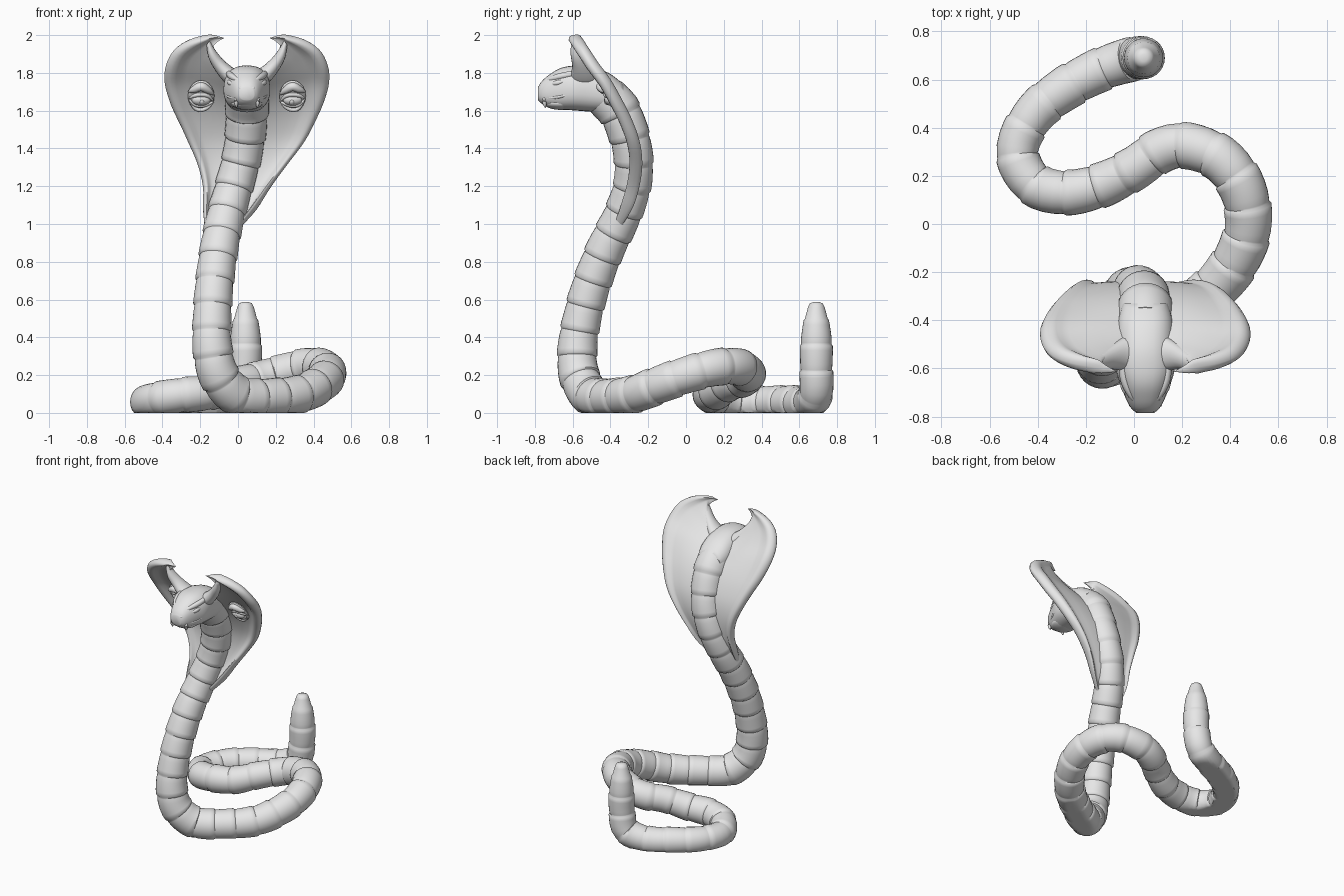
import bpy, bmesh, math
from mathutils import Vector, Matrix

if "Cube" in bpy.data.objects:
    bpy.data.objects.remove(bpy.data.objects["Cube"])

clay = bpy.data.materials.new("clay grey")
clay.use_nodes = True
GREY = (0.8, 0.8, 0.8, 1)
clay.diffuse_color = GREY
clay.node_tree.nodes["Principled BSDF"].inputs["Base Color"].default_value = GREY
CX = 0.047  # head and hood centre line


def finish(name, bm, angle=40):
    bmesh.ops.recalc_face_normals(bm, faces=bm.faces)
    me = bpy.data.meshes.new(name)
    bm.to_mesh(me)
    bm.free()
    ob = bpy.data.objects.new(name, me)
    me.materials.append(clay)
    bpy.context.collection.objects.link(ob)
    bpy.ops.object.select_all(action='DESELECT')
    ob.select_set(True)
    bpy.context.view_layer.objects.active = ob
    bpy.ops.object.shade_smooth_by_angle(angle=math.radians(angle))


def spline(points, steps):
    """Smooth curve through points of any dimension."""
    p = [Vector(q) for q in points]
    p = [p[0] * 2 - p[1]] + p + [p[-1] * 2 - p[-2]]
    out = []
    for a, b, c, d in zip(p, p[1:], p[2:], p[3:]):
        for i in range(steps):
            t = i / steps
            out.append((b * 2 + (c - a) * t + (a * 2 - b * 5 + c * 4 - d) * t * t
                        + (b * 3 - a - c * 3 + d) * t ** 3) / 2)
    return out + [p[-2]]


def circle(n):
    return [(math.cos(k * math.tau / n), math.sin(k * math.tau / n)) for k in range(n)]


def loft(name, rings, angle=40):
    """Skin a list of closed rings and cap both ends."""
    bm = bmesh.new()
    rows = [[bm.verts.new(v) for v in r] for r in rings]
    n = len(rows[0])
    for a, b in zip(rows, rows[1:]):
        for i in range(n):
            bm.faces.new((a[i], a[(i + 1) % n], b[(i + 1) % n], b[i]))
    bm.faces.new(rows[0])
    bm.faces.new(rows[-1])
    finish(name, bm, angle)


def blob(name, loc, scale, rot=Matrix()):
    bm = bmesh.new()
    bmesh.ops.create_uvsphere(bm, u_segments=20, v_segments=12, radius=1)
    bm.transform(Matrix.Translation(loc) @ rot.to_4x4() @ Matrix.Diagonal((*scale, 1)))
    finish(name, bm)


def tube(name, points, radius):
    """Bar along a smooth path, tapered at both ends."""
    path = spline(points, 6)
    rings = []
    for i, p in enumerate(path):
        d = path[min(i + 1, len(path) - 1)] - path[max(i - 1, 0)]
        q = d.to_track_quat('Z', 'Y')
        r = radius * max(0.12, math.sin(math.pi * i / (len(path) - 1)) ** 0.6)
        rings.append([p + q @ Vector((r * c, r * s, 0)) for c, s in circle(10)])
    loft(name, rings, 60)


# Body: overlapping ringed segments swept from the tail tip to the neck
body = spline([
    (.04, .69, .50, .063), (.04, .69, .38, .083), (.037, .69, .24, .086), (.005, .688, .105, .09),
    (-.13, .645, .055, .09), (-.29, .56, .055, .09), (-.42, .45, .055, .088), (-.485, .3, .055, .088),
    (-.42, .17, .075, .09), (-.29, .13, .095, .092), (-.14, .16, .11, .092), (.0, .23, .155, .09),
    (.11, .305, .18, .093), (.22, .325, .21, .095), (.36, .27, .245, .096), (.45, .15, .24, .097),
    (.475, .0, .20, .097), (.43, -.14, .15, .099), (.33, -.27, .10, .1), (.16, -.4, .08, .101),
    (.0, -.5, .09, .106), (-.1, -.565, .195, .106), (-.135, -.575, .34, .104), (-.137, -.55, .5, .101),
    (-.125, -.5, .68, .101), (-.1, -.425, .87, .101), (-.065, -.34, 1.04, .1), (-.02, -.285, 1.2, .1),
    (.02, -.278, 1.35, .103), (.04, -.305, 1.48, .107), (.047, -.355, 1.6, .113), (.047, -.43, 1.68, .118)], 10)
dist = [0]
for a, b in zip(body, body[1:]):
    dist.append(dist[-1] + (b.xyz - a.xyz).length)


def along(d):
    d = min(max(d, 0), dist[-1])
    i = next((k for k in range(1, len(dist)) if dist[k] >= d), len(dist) - 1)
    return body[i - 1].lerp(body[i], (d - dist[i - 1]) / (dist[i] - dist[i - 1]))


SEG, SIDES = 36, 28
side, old = Vector((1, 0, 0)), Vector((0, 0, -1))
# rounded tail tip
rings = [[Vector((.04 + r * c, .69 - r * s, z)) for c, s in circle(SIDES)]
         for z, r in ((.587, .015), (.58, .034), (.56, .044))]
for seg in range(SEG):
    for f, grow in ((0, .955), (.07, 1.035), (.25, 1.03), (.5, 1.01), (.75, .995), (.95, .97)):
        d = (seg + f) / SEG * dist[-1]
        p = along(d)
        way = (along(d + .02).xyz - along(d - .02).xyz).normalized()
        side = old.rotation_difference(way) @ side
        side = (side - way * side.dot(way)).normalized()
        up, old = way.cross(side), way
        ring = [p.xyz + (side * c + up * s) * p.w * grow for c, s in circle(SIDES)]
        for v in ring:
            v.z = max(v.z, 0)  # flattened where it rests on the floor
        rings.append(ring)
loft("ringed_body", rings, 50)

# Head: rounded sections from the nape to the snout (y, z, half width, half height)
head = spline([(-.33, 1.66, .1, .08), (-.41, 1.695, .122, .105), (-.51, 1.715, .127, .12), (-.6, 1.72, .129, .118),
               (-.67, 1.715, .108, .108), (-.73, 1.703, .083, .083), (-.765, 1.696, .062, .058),
               (-.784, 1.69, .04, .034)], 4)
loft("head", [[Vector((CX + w * math.copysign(abs(c) ** .8, c) * (1 - .05 * (s + 1)),
                       y, z + h * math.copysign(abs(s) ** .85, s))) for c, s in circle(28)]
              for y, z, w, h in head], 60)
blob("lower_jaw", (CX, -.66, 1.64), (.085, .095, .036))

# Hood stations: inner edge (u, y, z) and outer edge (u, y, z), u measured from the centre line
hood = spline([
    (.02, -.36, .98, .09, -.37, .98), (.02, -.29, 1.1, .142, -.32, 1.09), (.02, -.265, 1.2, .18, -.285, 1.2),
    (.02, -.255, 1.32, .24, -.27, 1.32), (.02, -.265, 1.43, .305, -.285, 1.43),
    (.02, -.30, 1.53, .36, -.325, 1.54), (.03, -.35, 1.62, .405, -.375, 1.64),
    (.04, -.41, 1.69, .435, -.435, 1.75), (.05, -.46, 1.74, .428, -.5, 1.84), (.06, -.5, 1.775, .385, -.55, 1.92),
    (.08, -.53, 1.81, .31, -.58, 1.97), (.15, -.56, 1.87, .225, -.595, 1.995), (.185, -.58, 1.925, .175, -.605, 1.998),
    (.155, -.60, 1.965, .14, -.61, 1.99), (.122, -.612, 1.983, .12, -.613, 1.985)], 4)
# across the hood: position, half thickness
ACROSS = ((0, .014), (.15, .013), (.35, .012), (.55, .012), (.7, .013), (.78, .017), (.84, .029), (.9, .034),
          (.95, .029), (.985, .017), (1, .003))


def centre(z):
    return CX - .125 * max(0, (1.5 - z) / .5) ** 1.7


def hood_section(i, sign):
    """Centres, forward normal and half thickness across one station of the hood."""
    def ends(j):
        h = hood[min(max(j, 0), len(hood) - 1)]
        return [Vector((centre(q[2]) + sign * q[0], q[1], q[2])) for q in (h[:3], h[3:])]
    a, b = ends(i)
    run = sum(ends(i + 1), Vector()) - sum(ends(i - 1), Vector())
    n = run.cross(b - a).normalized()
    if n.y > 0:
        n = -n
    width = (b - a).length
    return [(a.lerp(b, s) - n * .05 * width * math.sin(math.pi * s), n, t * min(1, width / .13))
            for s, t in ACROSS]


for sign, label in ((1, "left"), (-1, "right")):
    rings = []
    for i in range(len(hood)):
        sec = hood_section(i, sign)
        rings.append([p + n * t for p, n, t in sec] + [p - n * t for p, n, t in reversed(sec)])
    loft(label + "_hood", rings, 60)

    # Eye marking sculpted on the hood: socket, ball, pupil, lids and brow
    pts = [(p, n) for i in range(20, 34) for p, n, t in hood_section(i, sign)]
    spot, n = min(pts, key=lambda q: (q[0].x - CX - sign * .245) ** 2 + (q[0].z - 1.69) ** 2)
    spot = Vector((CX + sign * .242, spot.y, 1.675)) + n * .022
    right = Vector((sign, 0, 0))
    right = (right - n * right.dot(n)).normalized()
    up = n.cross(right).normalized()
    up = up if up.z > 0 else -up

    def at(u, v, w):
        return spot + right * u + up * v + n * w
    frame = Matrix((right, up, n)).transposed()
    blob(label + "_hood_eye_socket", at(0, .015, -.004), (.07, .1, .022), frame)
    blob(label + "_hood_eye_ball", at(0, 0, .014), (.05, .03, .024), frame)
    blob(label + "_hood_eye_pupil", at(-.004, 0, .034), (.013, .015, .008), frame)
    for part, arc, r in (("upper_lid", .036, .014), ("lower_lid", -.034, .013), ("brow", .085, .024),
                         ("eye_bag", -.062, .012)):
        end = .045 if part == "brow" else 0
        tube(f"{label}_hood_{part}", [at(-.068, end - .012, .008), at(-.035, arc * .75, .012), at(0, arc, .012),
                                      at(.035, arc * .8, .012), at(.068, end + .004, .006)], r)

    # Head details
    def face(u, y, z):
        return Vector((CX + sign * u, y, z))
    tube(label + "_brow_ridge", [face(.03, -.75, 1.748), face(.058, -.71, 1.768), face(.085, -.65, 1.785),
                                 face(.098, -.57, 1.80), face(.11, -.52, 1.81)], .018)
    tube(label + "_eye", [face(.066, -.72, 1.738), face(.087, -.68, 1.747), face(.1, -.635, 1.759)], .014)
    tube(label + "_lip", [face(0, -.778, 1.67), face(.046, -.758, 1.666), face(.076, -.71, 1.668),
                          face(.102, -.65, 1.678), face(.114, -.58, 1.70)], .009)
    blob(label + "_nostril", face(.032, -.768, 1.72), (.013, .012, .01))
    tube(label + "_fang", [face(.056, -.745, 1.685), face(.058, -.75, 1.65), face(.054, -.744, 1.615)], .011)
    # broad web joining the horn to the side of the head (u, y, z, half depth, half thickness)
    web = spline([(.03, -.53, 1.755, .085, .055), (.09, -.54, 1.785, .07, .045), (.145, -.555, 1.84, .048, .036),
                  (.185, -.575, 1.9, .036, .028), (.205, -.588, 1.96, .02, .015)], 4)
    loft(label + "_horn_web", [[face(u - .6 * h * s, y + w * c, z + .8 * h * s) for c, s in circle(16)]
                               for u, y, z, w, h in web], 60)
